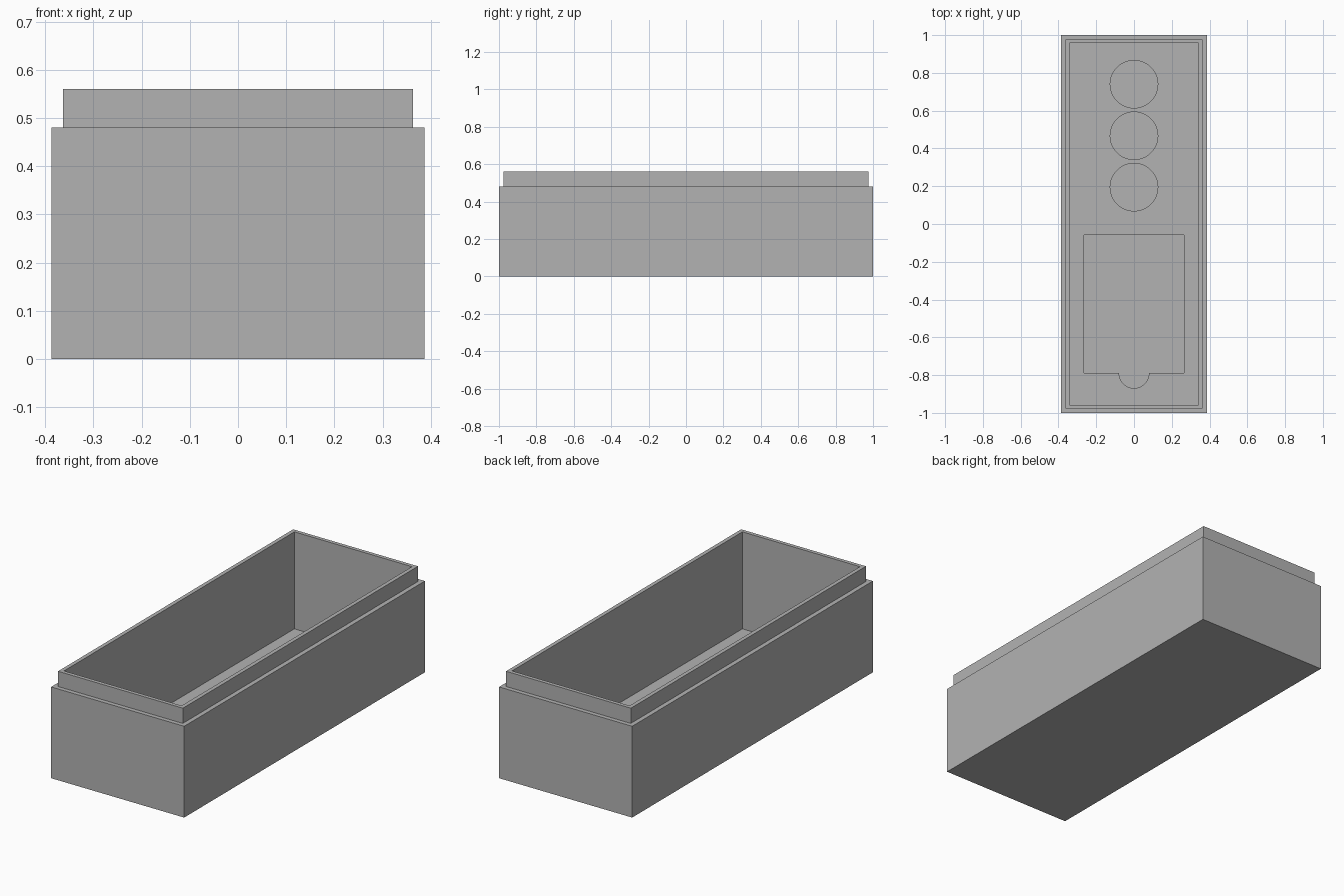
import bpy, bmesh
from math import pi, cos, sin

if "Cube" in bpy.data.objects:
    bpy.data.objects.remove(bpy.data.objects["Cube"])

FLOOR, POCKET = 0.05, 0.025

grey = bpy.data.materials.new("plain grey")
grey.use_nodes = True
colour = (0.45, 0.45, 0.45, 1)
grey.diffuse_color = colour
grey.node_tree.nodes["Principled BSDF"].inputs["Base Color"].default_value = colour


def loft(name, rings):
    """Join closed rings of points and cap both ends."""
    bm = bmesh.new()
    loops = [[bm.verts.new(p) for p in ring] for ring in rings]
    n = len(loops[0])
    for low, high in zip(loops, loops[1:]):
        for i in range(n):
            j = (i + 1) % n
            bm.faces.new((low[i], low[j], high[j], high[i]))
    bm.faces.new(loops[0][::-1])
    bm.faces.new(loops[-1])
    bmesh.ops.recalc_face_normals(bm, faces=bm.faces)
    mesh = bpy.data.meshes.new(name)
    bm.to_mesh(mesh)
    bm.free()
    mesh.materials.append(grey)
    obj = bpy.data.objects.new(name, mesh)
    bpy.context.collection.objects.link(obj)
    return obj


def arc(cx, cy, r, start, end, steps):
    angles = [start + (end - start) * i / steps for i in range(steps + 1)]
    return [(cx + r * cos(a), cy + r * sin(a)) for a in angles]


def rectangle(hx, hy, z):
    return [(-hx, -hy, z), (hx, -hy, z), (hx, hy, z), (-hx, hy, z)]


def cut_pocket(body, name, outline):
    cutter = loft(name, [[(x, y, z) for x, y in outline] for z in (POCKET, FLOOR + 0.1)])
    cutter.hide_render = True
    mod = body.modifiers.new(name, "BOOLEAN")
    mod.operation = "DIFFERENCE"
    mod.solver = "EXACT"
    mod.object = cutter
    bpy.context.view_layer.objects.active = body
    bpy.ops.object.modifier_apply(modifier=name)
    bpy.data.objects.remove(cutter)


# Open box: outer wall, ledge, raised lip, cavity wall and floor
profile = [(0.387, 1, 0), (0.387, 1, 0.48), (0.363, 0.977, 0.48),
           (0.363, 0.977, 0.56), (0.342, 0.957, 0.56), (0.342, 0.957, FLOOR)]
box = loft("box_base", [rectangle(*p) for p in profile])

# Three round pockets in the floor
for i, y in enumerate((0.74, 0.467, 0.195)):
    cut_pocket(box, f"round_pocket_{i + 1}", arc(0, y, 0.126, 0, 2 * pi, 64)[:-1])

# Card pocket with softened corners and a finger notch at the front
hx, back, front, r = 0.267, -0.057, -0.79, 0.008
outline = []
for cx, cy, start in ((hx - r, front + r, -pi / 2), (hx - r, back - r, 0),
                      (r - hx, back - r, pi / 2), (r - hx, front + r, pi)):
    outline += arc(cx, cy, r, start, start + pi / 2, 4)
outline += arc(0, front, 0.079, pi, 2 * pi, 32)
cut_pocket(box, "card_pocket", outline)
